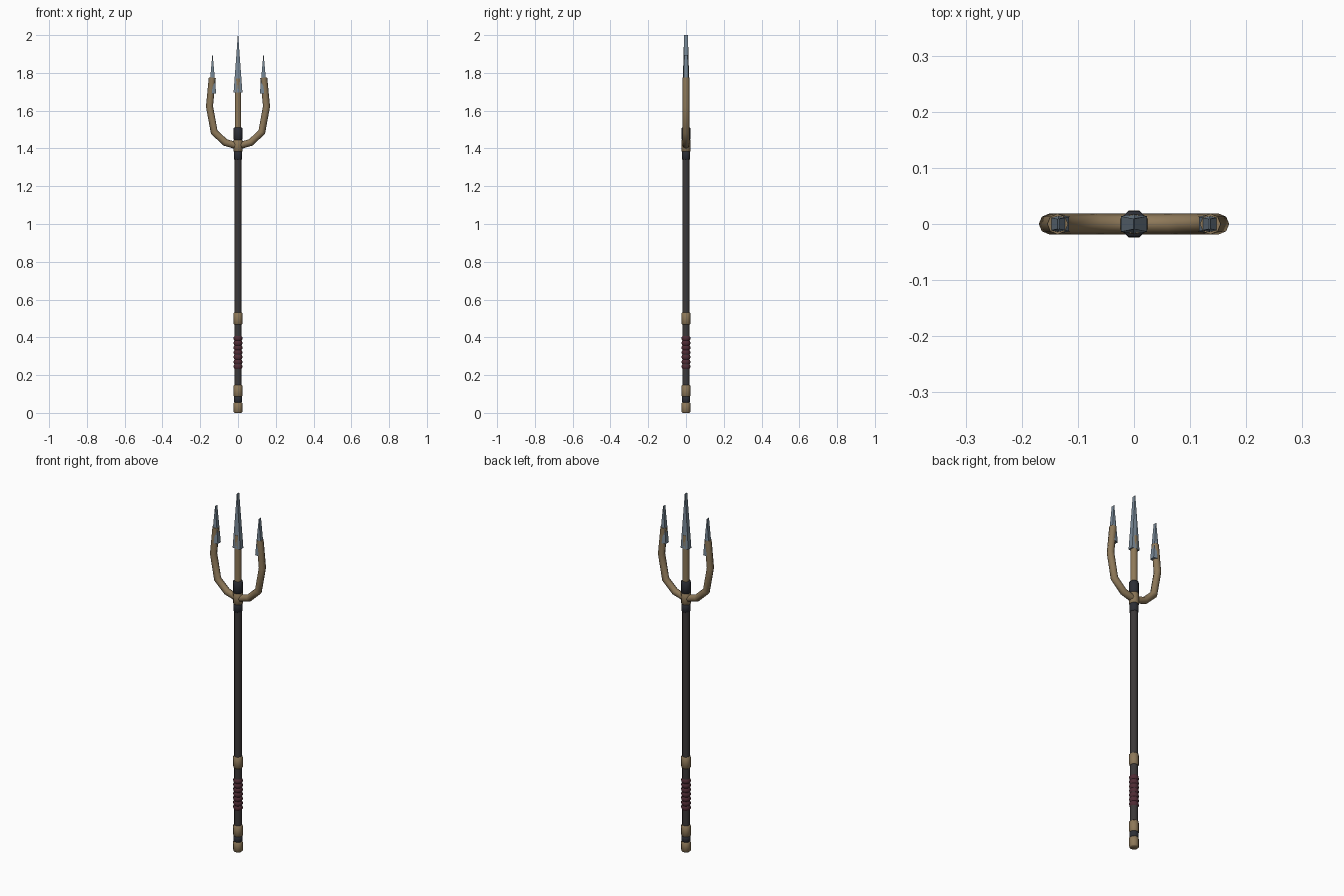
import bpy, bmesh, math
from mathutils import Vector

if "Cube" in bpy.data.objects:
    bpy.data.objects.remove(bpy.data.objects["Cube"])

SIDES = 8


def material(name, rgb):
    m = bpy.data.materials.new(name)
    m.diffuse_color = (*rgb, 1)
    m.use_nodes = True
    m.node_tree.nodes["Principled BSDF"].inputs["Base Color"].default_value = m.diffuse_color
    return m


BRASS = material("brass", (0.27, 0.19, 0.10))
WOOD = material("dark_wood", (0.045, 0.04, 0.04))
BLACK = material("black_band", (0.025, 0.027, 0.035))
RED = material("red_cord", (0.08, 0.025, 0.035))
STEEL = material("steel", (0.19, 0.25, 0.31))


def loft(name, rings, mat, smooth=True):
    """Skin a list of equal-length point rings and cap both ends."""
    bm = bmesh.new()
    loops = [[bm.verts.new(p) for p in ring] for ring in rings]
    n = len(loops[0])
    for a, b in zip(loops, loops[1:]):
        for i in range(n):
            j = (i + 1) % n
            bm.faces.new((a[i], a[j], b[j], b[i]))
    bm.faces.new(loops[0][::-1])
    bm.faces.new(loops[-1])
    bmesh.ops.remove_doubles(bm, verts=bm.verts, dist=1e-5)
    bmesh.ops.recalc_face_normals(bm, faces=bm.faces)
    me = bpy.data.meshes.new(name)
    bm.to_mesh(me)
    bm.free()
    me.materials.append(mat)
    ob = bpy.data.objects.new(name, me)
    bpy.context.collection.objects.link(ob)
    if smooth:
        bpy.ops.object.select_all(action='DESELECT')
        ob.select_set(True)
        bpy.context.view_layer.objects.active = ob
        bpy.ops.object.shade_smooth_by_angle(angle=math.radians(50))
    return ob


def turned(name, profile, mat):
    """Round part on the z axis from (radius, z) pairs."""
    angs = [2 * math.pi * (i + 0.5) / SIDES for i in range(SIDES)]
    k = 1.03
    return loft(name, [[(r * k * math.cos(a), r * k * math.sin(a), z) for a in angs]
                       for r, z in profile], mat)


def band(name, r, z0, z1, mat):
    c = 0.004
    return turned(name, [(r - c, z0), (r, z0 + c), (r, z1 - c), (r - c, z1)], mat)


def tube(name, path, r, mat):
    """Mitred tube along an (x, z) path."""
    pts = [Vector(p) for p in path]
    rings = []
    for i, p in enumerate(pts):
        d0 = (p - pts[max(i - 1, 0)]).normalized() if i else (pts[1] - p).normalized()
        d1 = (pts[i + 1] - p).normalized() if i < len(pts) - 1 else d0
        t = (d0 + d1).normalized()
        n = Vector((-t.y, t.x)) / t.dot(d0)
        ring = []
        for k in range(SIDES):
            a = 2 * math.pi * k / SIDES
            q = p + n * r * math.cos(a)
            ring.append((q.x, r * math.sin(a), q.y))
        rings.append(ring)
    return loft(name, rings, mat)


def blade(name, x, z0, z1, w, d):
    """Wedge head: hexagonal base closing to a short chisel edge."""
    base = [(w, -d * .75), (w, d * .75), (0, d), (-w, d * .75), (-w, -d * .75), (0, -d)]
    tip = [(0.001, -d * .5), (0.001, d * .5), (0, d * .55),
           (-0.001, d * .5), (-0.001, -d * .5), (0, -d * .55)]
    return loft(name, [[(x + a, b, z0) for a, b in base],
                       [(x + a, b, z1) for a, b in tip]], STEEL, False)


# Shaft and butt
turned("shaft", [(0.02, 0.01), (0.02, 1.40)], WOOD)
band("butt_cap", 0.024, 0, 0.057, BRASS)
band("butt_inlay", 0.0235, 0.055, 0.088, BLACK)
band("butt_ring", 0.024, 0.085, 0.148, BRASS)
band("grip_ring", 0.024, 0.467, 0.532, BRASS)

# Cord grip
for i in range(7):
    z = 0.245 + i * 0.025
    turned(f"grip_cord_{i}", [(0.02, z - 0.012), (0.024, z - 0.005),
                              (0.024, z + 0.005), (0.02, z + 0.012)], RED)

# Collar below the head
band("lower_collar", 0.0235, 1.34, 1.39, BLACK)
band("middle_collar", 0.025, 1.382, 1.448, BRASS)
band("upper_collar", 0.0245, 1.443, 1.512, BLACK)

# Tines
turned("centre_tine", [(0.018, 1.42), (0.018, 1.77)], BRASS)
half = [(0.068, 1.432), (0.126, 1.487), (0.151, 1.623), (0.136, 1.775)]
path = [(-x, z) for x, z in reversed(half)] + [(0, 1.412)] + half
tube("side_tines", path, 0.0185, BRASS)

# Spear heads
blade("centre_blade", 0, 1.695, 2.0, 0.0235, 0.0185)
for s, side in ((-1, "left"), (1, "right")):
    blade(f"{side}_blade", s * 0.135, 1.69, 1.895, 0.0195, 0.0175)
